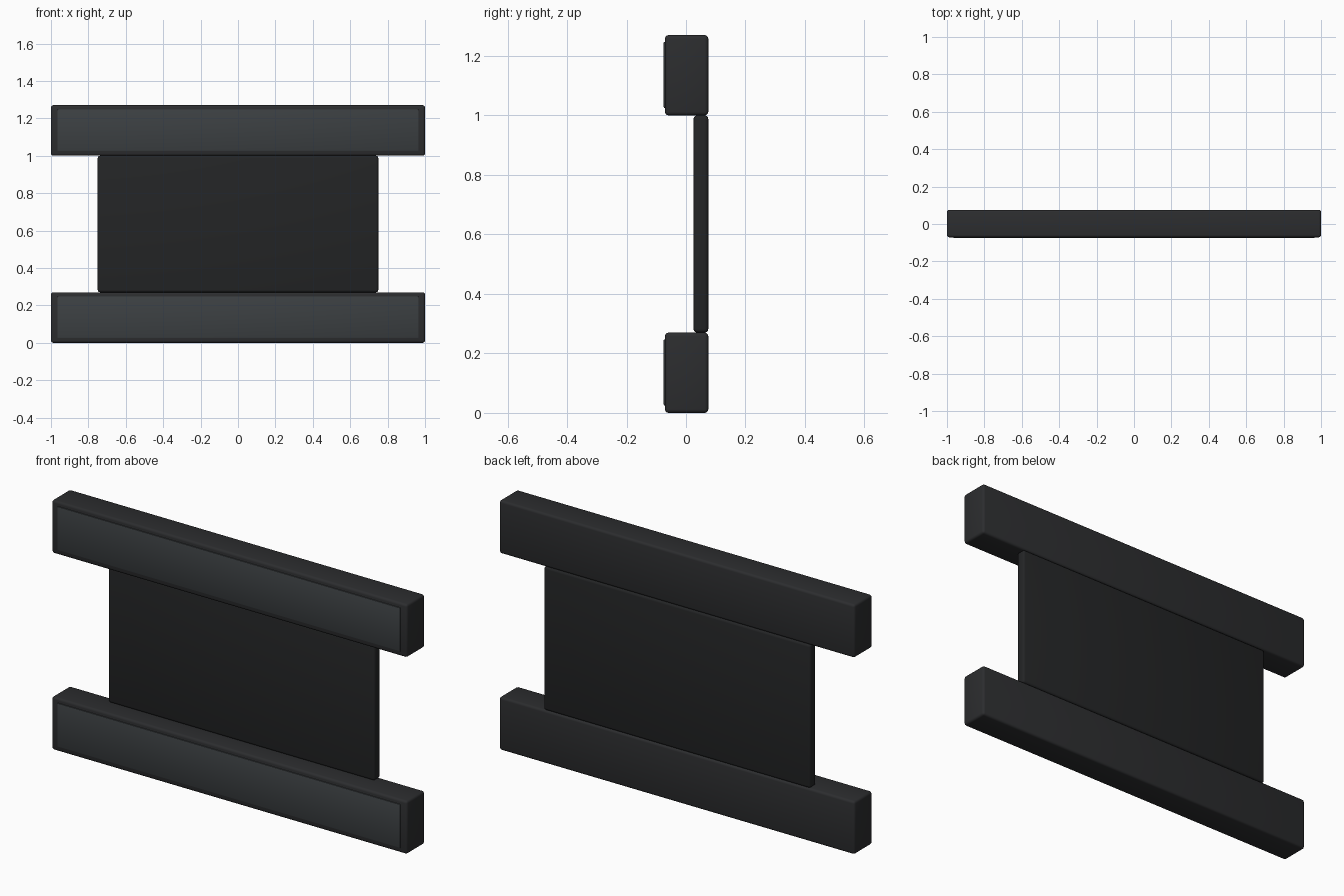
import bpy

if "Cube" in bpy.data.objects:
    bpy.data.objects.remove(bpy.data.objects["Cube"])


def material(name, rgb):
    m = bpy.data.materials.new(name)
    m.diffuse_color = (*rgb, 1)
    m.use_nodes = True
    m.node_tree.nodes["Principled BSDF"].inputs["Base Color"].default_value = m.diffuse_color
    return m


CASING = material("casing_dark", (0.025, 0.026, 0.028))
BACKING = material("backing_dark", (0.017, 0.018, 0.019))
FACE = material("face_grey", (0.045, 0.051, 0.055))


def box(name, lo, hi, mat, bevel, segments=3):
    """Rounded box between two corners."""
    bpy.ops.mesh.primitive_cube_add(
        size=1, location=[(a + b) / 2 for a, b in zip(lo, hi)])
    ob = bpy.context.object
    ob.name = name
    ob.scale = [b - a for a, b in zip(lo, hi)]
    bpy.ops.object.transform_apply(location=False, rotation=False, scale=True)
    mod = ob.modifiers.new("rounded_edges", "BEVEL")
    mod.width = bevel
    mod.segments = segments
    bpy.ops.object.modifier_apply(modifier=mod.name)
    ob.data.materials.append(mat)
    bpy.ops.object.shade_smooth_by_angle()
    return ob


# Two identical bars, each with a slightly raised front face
for label, z in (("lower", 0.0), ("upper", 1.0)):
    box(label + "_bar", (-1, -0.071, z), (1, 0.075, z + 0.27), CASING, 0.012)
    box(label + "_front_face", (-0.965, -0.075, z + 0.025),
        (0.965, -0.06, z + 0.247), FACE, 0.003, 2)

# Thin back plate joining the bars
box("back_plate", (-0.75, 0.025, 0.27), (0.75, 0.075, 1.0), BACKING, 0.012)
